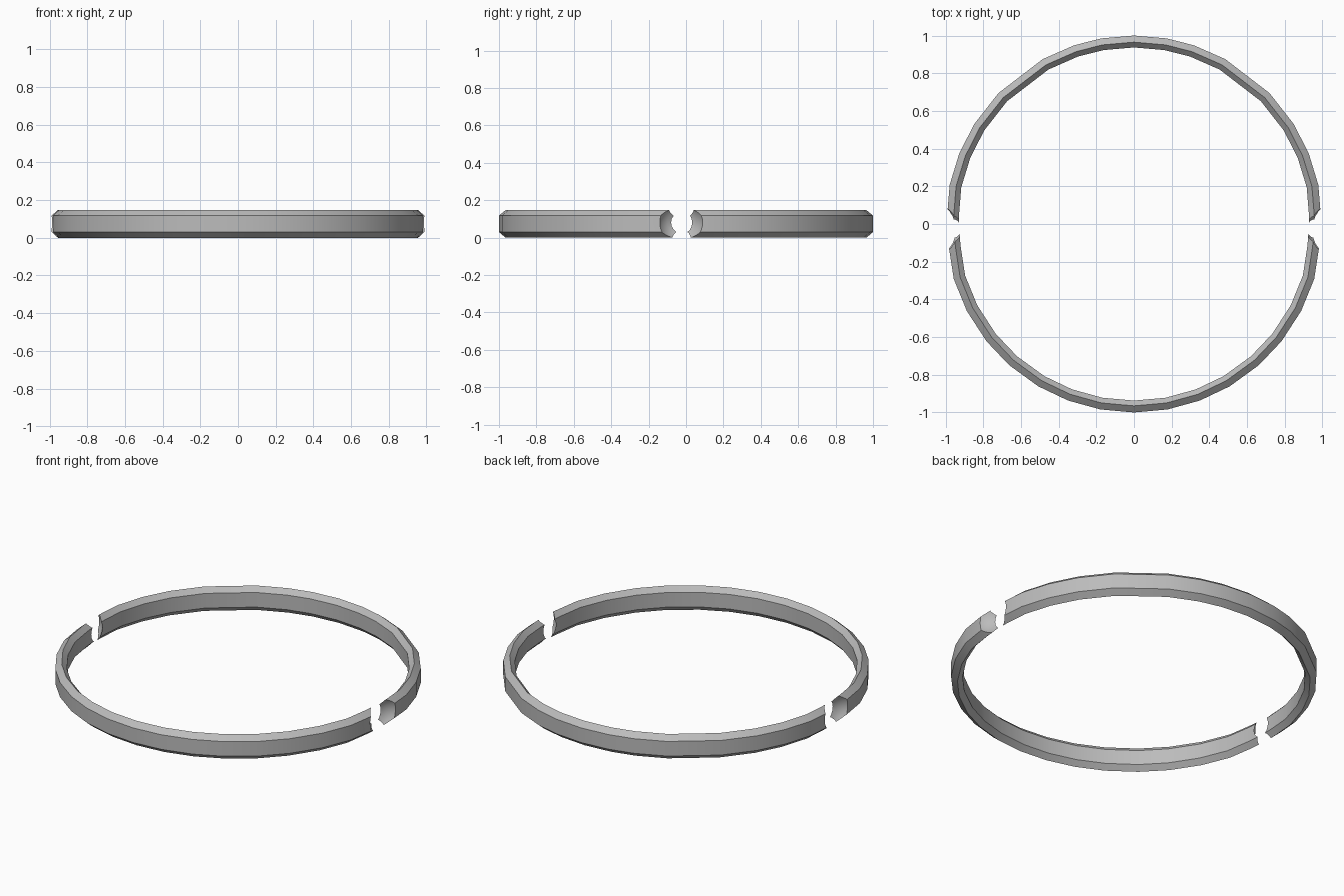
import bpy, bmesh
from math import sin, cos, radians
from mathutils import Matrix

cube = bpy.data.objects.get("Cube")
if cube:
    bpy.data.objects.remove(cube)

grey = bpy.data.materials.new("plain grey")
grey.use_nodes = True
GREY = (0.5, 0.5, 0.5, 1)
grey.diffuse_color = GREY
grey.node_tree.nodes["Principled BSDF"].inputs["Base Color"].default_value = GREY

# Ridged band section: (radius, height)
SECTION = [(1.0, 0.03), (1.0, 0.118), (0.965, 0.147),
           (0.937, 0.118), (0.937, 0.03), (0.965, 0.0)]


def add_object(name, bm):
    mesh = bpy.data.meshes.new(name)
    bmesh.ops.recalc_face_normals(bm, faces=bm.faces)
    bm.to_mesh(mesh)
    bm.free()
    mesh.materials.append(grey)
    obj = bpy.data.objects.new(name, mesh)
    bpy.context.collection.objects.link(obj)
    return obj


# Sweep the section symmetrically along half the ring, from side to side
def half_ring(name, side, angles, end_scale):
    bm = bmesh.new()
    rings = []
    for a in [-a for a in reversed(angles)] + [0] + angles:
        k = end_scale if abs(a) > 80 else 1
        t = radians(a)
        rings.append([bm.verts.new((r * k * sin(t), side * r * k * cos(t), z))
                      for r, z in SECTION])
    n = len(SECTION)
    for p, q in zip(rings, rings[1:]):
        for i in range(n):
            j = (i + 1) % n
            bm.faces.new((p[i], p[j], q[j], q[i]))
    bm.faces.new(rings[0])
    bm.faces.new(rings[-1][::-1])
    return add_object(name, bm)


# Ball cutters that scoop the gaps on both sides
bm = bmesh.new()
for s in (-1, 1):
    bmesh.ops.create_uvsphere(bm, u_segments=32, v_segments=20, radius=0.128,
                              matrix=Matrix.Translation((s * 1.04, -0.028, 0.081)))
cutter = add_object("gap_cutter", bm)
cutter.hide_render = True

halves = [
    half_ring("back_half_ring", 1, [10, 18.5, 29, 46, 58, 68, 78, 86, 91], 0.992),
    half_ring("front_half_ring", -1,
              [10.3, 20.5, 30.5, 41.5, 51.5, 62.5, 73, 83, 88.5], 0.99),
]

for obj in halves:
    mod = obj.modifiers.new("scooped ends", "BOOLEAN")
    mod.operation = "DIFFERENCE"
    mod.solver = "EXACT"
    mod.object = cutter
    bpy.ops.object.select_all(action="DESELECT")
    obj.select_set(True)
    bpy.context.view_layer.objects.active = obj
    bpy.ops.object.modifier_apply(modifier=mod.name)
    bpy.ops.object.shade_smooth_by_angle(angle=radians(30))

bpy.data.objects.remove(cutter)
